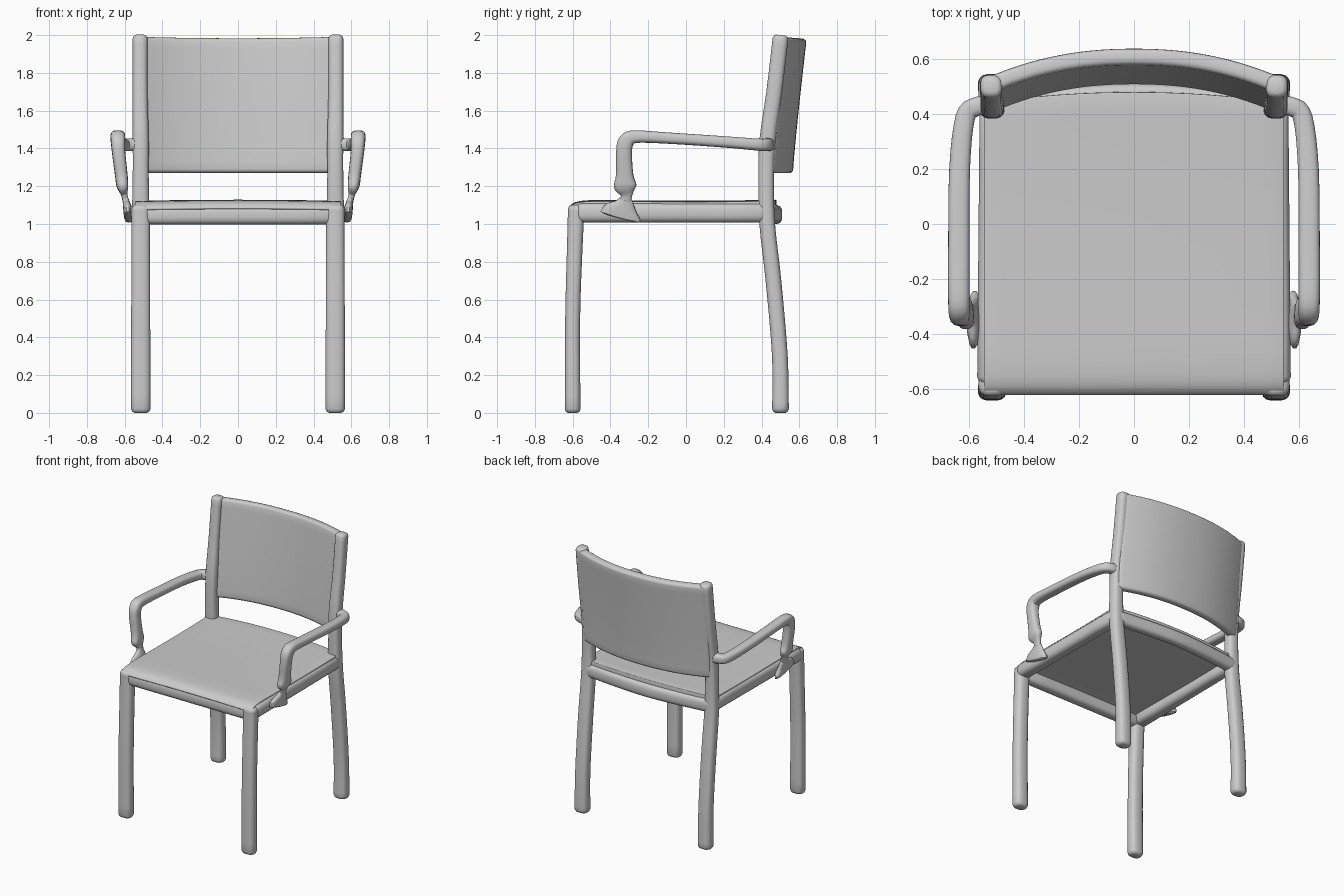
import bpy, bmesh, math
from mathutils import Vector

if "Cube" in bpy.data.objects:
    bpy.data.objects.remove(bpy.data.objects["Cube"])


def finish(name, bm, mirror=False, angle=50):
    bmesh.ops.recalc_face_normals(bm, faces=bm.faces)
    me = bpy.data.meshes.new(name)
    bm.to_mesh(me)
    bm.free()
    ob = bpy.data.objects.new(name, me)
    bpy.context.collection.objects.link(ob)
    if mirror:
        ob.modifiers.new("mirror", 'MIRROR')
    bpy.ops.object.select_all(action='DESELECT')
    ob.select_set(True)
    bpy.context.view_layer.objects.active = ob
    bpy.ops.object.shade_smooth_by_angle(angle=math.radians(angle))
    return ob


def spline(pts, steps):
    """Catmull-Rom through points of any dimension."""
    p = [Vector(q) for q in pts]
    p = [p[0]] + p + [p[-1]]
    out = []
    for i in range(1, len(p) - 2):
        a, b, c, d = p[i - 1:i + 3]
        for k in range(steps):
            t = k / steps
            out.append(0.5 * (2 * b + (c - a) * t + (2 * a - 5 * b + 4 * c - d) * t * t
                              + (3 * b - a - 3 * c + d) * t ** 3))
    return out + [p[-2]]


def tube(name, pts, side, mirror=True, steps=4, sides=16, power=0.7):
    """Sweep a rounded-square section; each point is x, y, z, half-width along side, half-depth."""
    rows = spline(pts, steps)
    pos = [r.to_3d() if len(r) == 3 else Vector(r[:3]) for r in rows]
    # rounded caps
    bm, rings, u, last = bmesh.new(), [], Vector(side), None
    n = len(rows)
    for i in range(n):
        t = (pos[min(i + 1, n - 1)] - pos[max(i - 1, 0)]).normalized()
        if last:
            u = last.rotation_difference(t) @ u
        u = (u - t * u.dot(t)).normalized()
        v, last = t.cross(u), t
        layers = [(1, 0)]
        cap = min(rows[i][3], rows[i][4]) * 0.5
        if i == 0:
            layers = [(0.6, 0), (0.87, 0.3), (1, 1)]
        elif i == n - 1:
            layers = [(1, -1), (0.87, -0.3), (0.6, 0)]
        for scale, shift in layers:
            ring = []
            for k in range(sides):
                ang = 2 * math.pi * (k + 0.5) / sides
                c, s = math.cos(ang), math.sin(ang)
                c = math.copysign(abs(c) ** power, c) * rows[i][3] * scale
                s = math.copysign(abs(s) ** power, s) * rows[i][4] * scale
                ring.append(bm.verts.new(pos[i] + t * shift * cap + u * c + v * s))
            rings.append(ring)
    for a, b in zip(rings, rings[1:]):
        for k in range(sides):
            j = (k + 1) % sides
            bm.faces.new((a[k], a[j], b[j], b[k]))
    bm.faces.new(rings[0])
    bm.faces.new(rings[-1])
    return finish(name, bm, mirror)


def sheet(name, point, nu, nv, thickness, bevel):
    """Grid surface from point(u, v), thickened and edge-rounded."""
    bm = bmesh.new()
    g = [[bm.verts.new(point(i / nu, j / nv)) for j in range(nv + 1)] for i in range(nu + 1)]
    for i in range(nu):
        for j in range(nv):
            bm.faces.new((g[i][j], g[i + 1][j], g[i + 1][j + 1], g[i][j + 1]))
    ob = finish(name, bm)
    sol = ob.modifiers.new("thickness", 'SOLIDIFY')
    sol.thickness, sol.offset = thickness, 0
    bev = ob.modifiers.new("soft edges", 'BEVEL')
    bev.width, bev.segments, bev.limit_method = bevel, 3, 'ANGLE'
    bev.angle_limit = math.radians(50)
    return ob


# Legs
tube("front_leg", [(0.515, -0.60, 0, 0.052, 0.042), (0.515, -0.60, 0.5, 0.051, 0.04),
                   (0.515, -0.588, 0.9, 0.05, 0.042), (0.515, -0.58, 1.10, 0.05, 0.045)], (1, 0, 0))
tube("back_leg", [(0.515, 0.50, 0, 0.052, 0.045), (0.515, 0.497, 0.3, 0.05, 0.042),
                  (0.515, 0.463, 0.7, 0.05, 0.042), (0.515, 0.43, 1.0, 0.048, 0.042),
                  (0.515, 0.424, 1.25, 0.043, 0.042), (0.515, 0.432, 1.45, 0.043, 0.043),
                  (0.518, 0.467, 1.7, 0.04, 0.042), (0.518, 0.502, 2.0, 0.04, 0.042)], (1, 0, 0))

# Seat frame
tube("side_rail", [(0.52, -0.58, 1.06, 0.05, 0.052), (0.515, 0.44, 1.06, 0.046, 0.052)], (1, 0, 0))
tube("front_rail", [(-0.53, -0.578, 1.048, 0.042, 0.05), (0.53, -0.578, 1.048, 0.042, 0.05)],
     (0, 1, 0), mirror=False)
tube("back_rail", [(-0.52, 0.43, 1.05, 0.038, 0.05), (0, 0.472, 1.05, 0.038, 0.05),
                   (0.52, 0.43, 1.05, 0.038, 0.05)], (0, 1, 0), mirror=False, steps=8)

# Seat panel with a gently rounded front lip
seat_profile = spline([(-0.605, 1.065, 0), (-0.58, 1.088, 0), (-0.50, 1.098, 0), (-0.3, 1.097, 0),
                       (0.1, 1.095, 0), (0.44, 1.10, 0)], 4)


def seat_point(u, v):
    x = (2 * u - 1) * 0.545
    q = seat_profile[round(v * 20)]
    bulge = 1 - (x / 0.545) ** 2
    return (x, q[0] + max(0, v - 0.7) * 0.13 * bulge, q[1] + 0.006 * bulge)


sheet("seat", seat_point, 16, 20, 0.045, 0.015)


# Curved, backward-leaning backrest
def back_point(u, v):
    x = (2 * u - 1) * 0.525
    bow = 1 - abs(x / 0.525) ** 2.2
    y = 0.432 + 0.073 * v ** 1.15 + 0.104 * bow
    return (x, y, 1.27 + 0.72 * v - 0.008 * bow * v)


sheet("backrest", back_point, 28, 12, 0.06, 0.02)

# Armrest bending forward from the back leg, then down
tube("armrest", [(0.53, 0.43, 1.42, 0.035, 0.035), (0.575, 0.425, 1.42, 0.035, 0.034),
                 (0.613, 0.385, 1.42, 0.036, 0.032), (0.633, 0.2, 1.435, 0.038, 0.03),
                 (0.636, -0.1, 1.455, 0.039, 0.03), (0.636, -0.27, 1.462, 0.039, 0.034),
                 (0.635, -0.316, 1.437, 0.038, 0.042), (0.632, -0.328, 1.38, 0.035, 0.042),
                 (0.618, -0.325, 1.26, 0.033, 0.046), (0.612, -0.322, 1.20, 0.03, 0.06),
                 (0.602, -0.315, 1.155, 0.017, 0.032), (0.594, -0.32, 1.12, 0.017, 0.03)],
     (0, -1, 0))
# Flared foot joining the armrest to the side rail
tube("armrest_foot", [(0.597, -0.318, 1.14, 0.015, 0.03), (0.59, -0.325, 1.105, 0.02, 0.055),
                      (0.582, -0.34, 1.065, 0.025, 0.10), (0.58, -0.35, 1.03, 0.022, 0.11)],
     (1, 0, 0), power=0.85)
